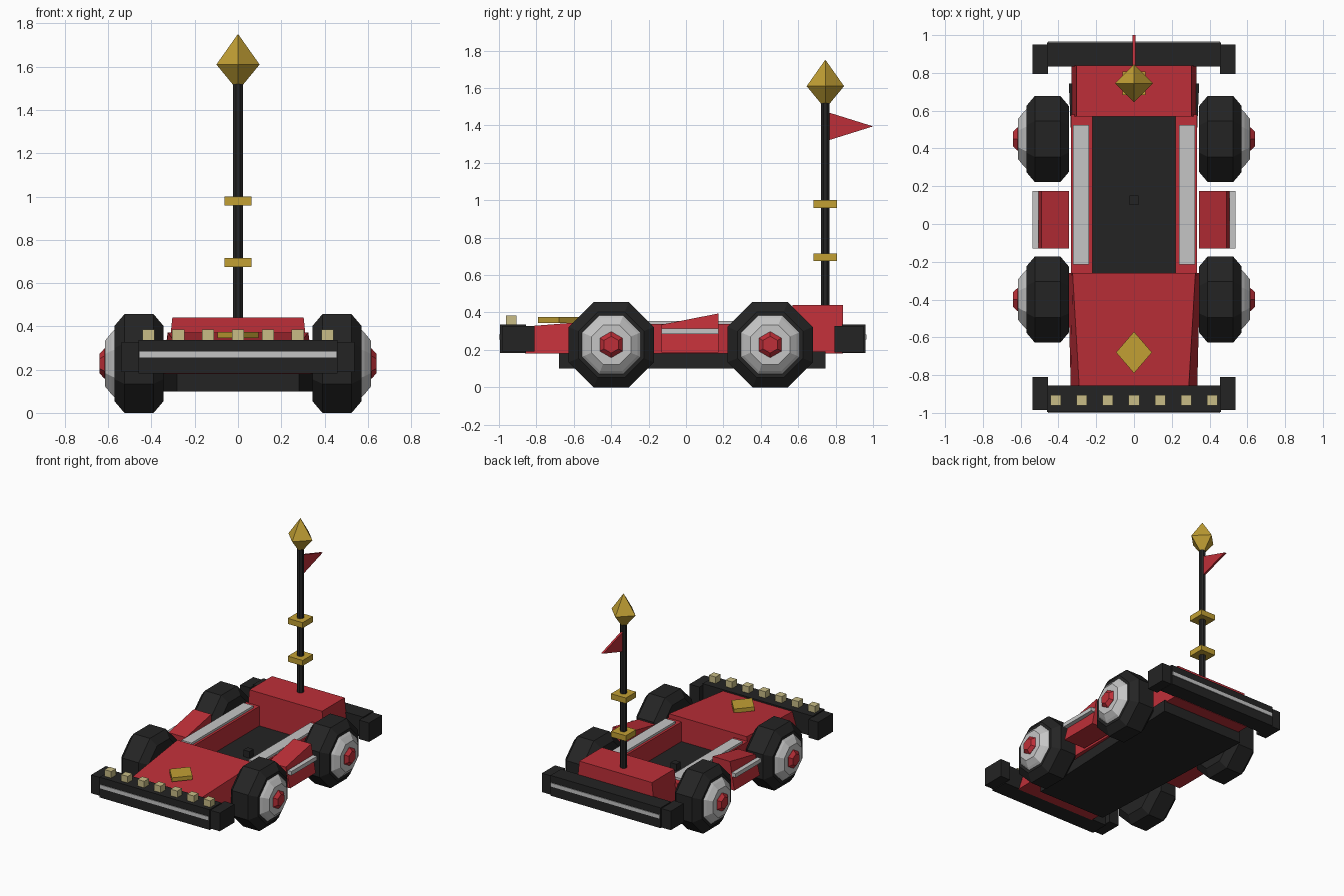
import bpy, bmesh
from math import cos, sin, pi
from mathutils import Vector

if "Cube" in bpy.data.objects:
    bpy.data.objects.remove(bpy.data.objects["Cube"])


def material(name, rgb):
    linear = [((c / 255 + 0.055) / 1.055) ** 2.4 for c in rgb]
    m = bpy.data.materials.new(name)
    m.use_nodes = True
    m.diffuse_color = (*linear, 1)
    m.node_tree.nodes["Principled BSDF"].inputs["Base Color"].default_value = (*linear, 1)
    return m


RED = material("red paint", (190, 47, 56))
BLACK = material("black rubber", (36, 36, 36))
SILVER = material("silver trim", (197, 197, 197))
GOLD = material("gold", (194, 160, 52))
LAMP = material("pale lamp", (200, 188, 134))


def finish(name, bm, mat):
    bmesh.ops.recalc_face_normals(bm, faces=bm.faces)
    mesh = bpy.data.meshes.new(name)
    bm.to_mesh(mesh)
    bm.free()
    mesh.materials.append(mat)
    obj = bpy.data.objects.new(name, mesh)
    bpy.context.collection.objects.link(obj)
    return obj


def block(name, mat, x, y, z, shape=None):
    """Box between ranges; shape(front, top, co) may move each corner."""
    bm = bmesh.new()
    bmesh.ops.create_cube(bm, size=1)
    for v in bm.verts:
        right, back, top = (c > 0 for c in v.co)
        v.co = Vector((x[right], y[back], z[top]))
        if shape:
            shape(not back, top, v.co)
    return finish(name, bm, mat)


def turned(name, mat, rings, sides, centre, axis, turn=0.0):
    """Stack of polygon rings (position, corner radius) along x or z."""
    bm = bmesh.new()
    loops = []
    for pos, r in rings:
        loop = []
        for i in range(sides):
            a = 2 * pi * i / sides + turn
            u, w = r * cos(a), r * sin(a)
            p = (pos, u, w) if axis == "x" else (u, w, pos)
            loop.append(bm.verts.new(Vector(centre) + Vector(p)))
        loops.append(loop)
    for a, b in zip(loops, loops[1:]):
        for i in range(sides):
            j = (i + 1) % sides
            bm.faces.new((a[i], a[j], b[j], b[i]))
    bm.faces.new(loops[0])
    bm.faces.new(loops[-1])
    bmesh.ops.remove_doubles(bm, verts=bm.verts, dist=0.0001)
    return finish(name, bm, mat)


def prism(name, mat, points, offset):
    """Flat outline extruded along an offset."""
    bm = bmesh.new()
    face = bm.faces.new([bm.verts.new(p) for p in points])
    ext = bmesh.ops.extrude_face_region(bm, geom=[face])["geom"]
    bmesh.ops.translate(bm, vec=offset, verts=[g for g in ext if isinstance(g, bmesh.types.BMVert)])
    return finish(name, bm, mat)


# Chassis tray, narrower at the front
def taper_chassis(front, top, co):
    if front:
        co.x *= 0.82


block("chassis", BLACK, (-0.345, 0.345), (-0.68, 0.745), (0.1, 0.19), taper_chassis)


# Sloping hood with leaning sides
def shape_hood(front, top, co):
    half = (0.29 if front else 0.325) if top else (0.335 if front else 0.35)
    co.x = half if co.x > 0 else -half
    if top and front:
        co.z = 0.325


def shape_deck(front, top, co):
    if top:
        co.x *= 0.92


block("hood", RED, (-1, 1), (-0.86, -0.26), (0.18, 0.372), shape_hood)
block("rear_deck", RED, (-0.33, 0.33), (0.57, 0.84), (0.18, 0.44), shape_deck)
block("gear_stub", BLACK, (-0.025, 0.025), (0.1, 0.15), (0.18, 0.24))
prism("hood_ornament", GOLD, [(-0.095, -0.68, 0.345), (0, -0.79, 0.345),
                              (0.095, -0.68, 0.345), (0, -0.57, 0.345)], (0, 0, 0.03))


# Side pod rising to the rear, outer face leaning inward
def shape_pod(front, top, co):
    if top and abs(co.x) > 0.4:
        co.x *= 0.93
    if top and front:
        co.z = 0.335


# Parts repeated left and right
for side, s in (("left", 1), ("right", -1)):
    def span(a, b):
        return sorted((s * a, s * b))

    block(side + "_cockpit_wall", RED, span(0.22, 0.333), (-0.27, 0.58), (0.18, 0.338))
    block(side + "_wall_rail", SILVER, span(0.238, 0.322), (-0.215, 0.525), (0.33, 0.355))
    block(side + "_side_pod", RED, span(0.345, 0.527), (-0.13, 0.175), (0.185, 0.395), shape_pod)
    block(side + "_pod_strip", SILVER, span(0.505, 0.538), (-0.13, 0.175), (0.285, 0.315))

    # Wheels: chamfered octagon tyre, silver hub, red hex nut
    k = 1 / cos(pi / 8)
    for end, y in (("front", -0.4), ("rear", 0.45)):
        for part, mat, rings, sides, turn in (
            ("tyre", BLACK, [(0.345, 0.175), (0.39, 0.228), (0.525, 0.228), (0.57, 0.175)], 8, pi / 8),
            ("hub", SILVER, [(0.56, 0.165), (0.585, 0.142), (0.615, 0.105)], 8, pi / 8),
            ("hub_nut", RED, [(0.6, 0.07), (0.617, 0.07), (0.64, 0.045)], 6, pi / 6),
        ):
            scale = k if sides == 8 else 1
            turned(f"{end}_{side}_{part}", mat, [(s * p, r * scale) for p, r in rings],
                   sides, (0, y, 0.228), "x", turn)

    # Bumper end caps
    block(side + "_front_bumper_cap", BLACK, span(0.455, 0.538), (-0.985, -0.81), (0.19, 0.328))
    block(side + "_rear_bumper_cap", BLACK, span(0.455, 0.538), (0.795, 0.95), (0.185, 0.328))

# Bumper bars with silver strips
block("front_bumper", BLACK, (-0.46, 0.46), (-0.995, -0.855), (0.183, 0.336))
block("rear_bumper", BLACK, (-0.46, 0.46), (0.835, 0.96), (0.183, 0.336))
block("front_bumper_strip", SILVER, (-0.455, 0.455), (-1.0, -0.99), (0.255, 0.283))
block("rear_bumper_strip", SILVER, (-0.455, 0.455), (0.955, 0.965), (0.255, 0.283))

# Row of lamps on the front bumper
for i in range(7):
    x = (i - 3) * 0.138
    block(f"lamp_{i + 1}", LAMP, (x - 0.028, x + 0.028), (-0.962, -0.906), (0.33, 0.385))

# Pole with collars, finial and pennant
POLE = (0, 0.745, 0)
turned("pole", BLACK, [(0.43, 0.024), (1.52, 0.024)], 8, POLE, "z", pi / 8)
for i, z in enumerate((0.695, 0.98)):
    block(f"pole_collar_{i + 1}", GOLD, (-0.062, 0.062), (0.683, 0.807), (z - 0.021, z + 0.021))
turned("finial", GOLD, [(1.49, 0.001), (1.61, 0.1), (1.75, 0.001)], 4, POLE, "z")
prism("pennant", RED, [(-0.008, 0.76, 1.47), (-0.008, 0.76, 1.32), (-0.008, 1.0, 1.395)], (0.016, 0, 0))
